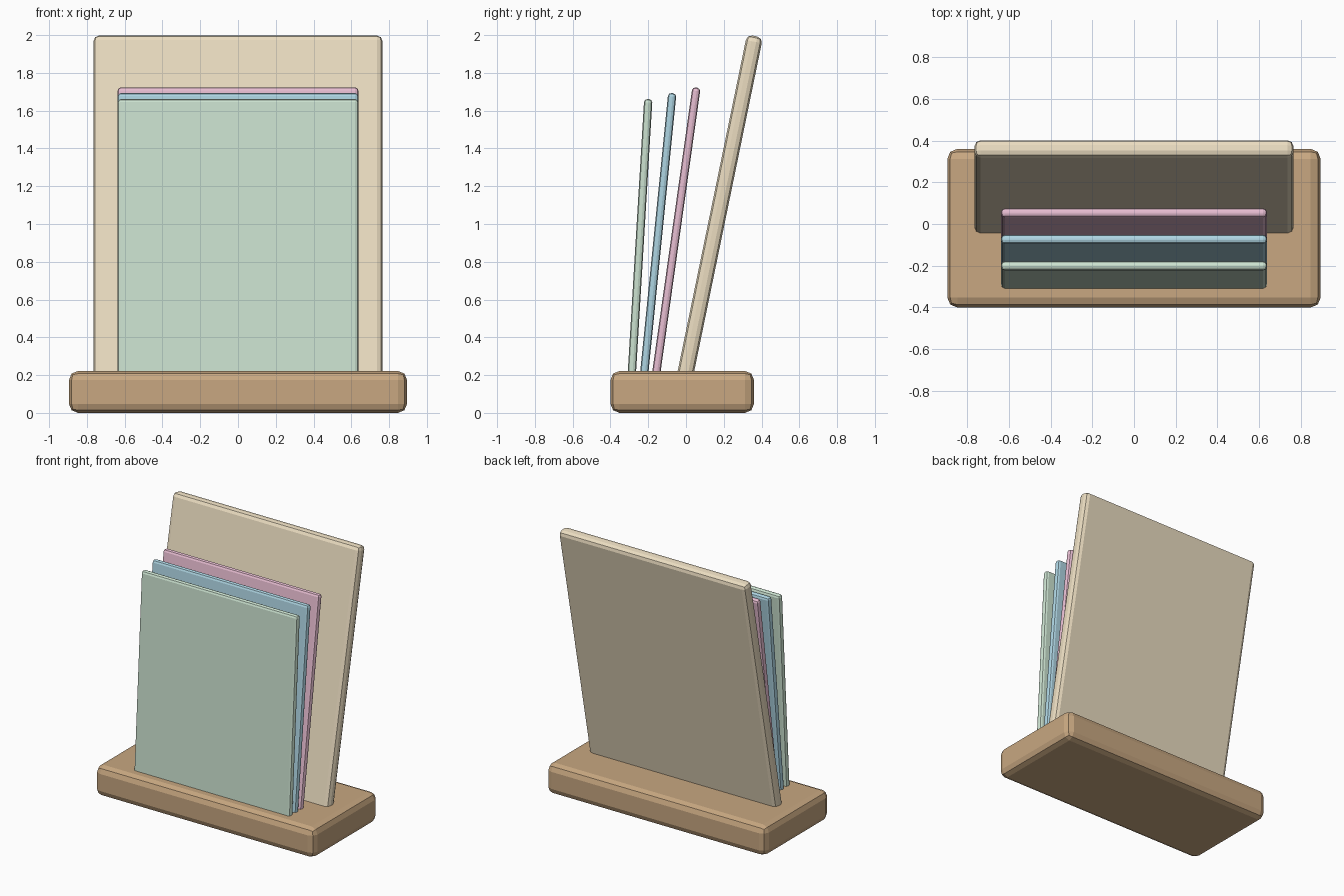
import bpy
from math import sin, cos, tan

if "Cube" in bpy.data.objects:
    bpy.data.objects.remove(bpy.data.objects["Cube"])


def material(name, rgb):
    m = bpy.data.materials.new(name)
    m.diffuse_color = (*rgb, 1)
    m.use_nodes = True
    m.node_tree.nodes["Principled BSDF"].inputs["Base Color"].default_value = m.diffuse_color
    return m


def slab(name, size, loc, tilt, bevel, mat):
    """Rounded box leaning backwards by tilt (radians)."""
    bpy.ops.mesh.primitive_cube_add(size=1, location=loc)
    ob = bpy.context.object
    ob.name = name
    ob.scale = size
    bpy.ops.object.transform_apply(location=False, rotation=False, scale=True)
    ob.rotation_euler.x = -tilt
    mod = ob.modifiers.new("Rounded", 'BEVEL')
    mod.width = bevel
    mod.segments = 2
    ob.data.materials.append(mat)
    return ob


BASE_TOP = 0.222
SUNK = 0.04   # depth of the panel ends inside the base


def leaning_panel(name, width, thick, y_foot, z_top, tilt, bevel, mat):
    """Panel whose mid-line crosses the base top at y_foot."""
    z0 = BASE_TOP - SUNK
    z1 = z_top - (thick / 2 - bevel * 0.6) * sin(tilt)
    zc = (z0 + z1) / 2
    yc = y_foot + (zc - BASE_TOP) * tan(tilt)
    slab(name, (width, thick, (z1 - z0) / cos(tilt)), (0, yc, zc), tilt, bevel, mat)


# Base block
slab("base", (1.79, 0.76, BASE_TOP), (0, -0.02, BASE_TOP / 2), 0, 0.048,
     material("base_wood", (0.58, 0.39, 0.22)))

# Large back board
leaning_panel("back_board", 1.53, 0.086, 0.0, 2.0, 0.203, 0.03,
              material("board_wood", (0.83, 0.72, 0.53)))

# Three thin sheets fanned out in front of it
for name, y, z, tilt, rgb in [
        ("front_sheet", -0.286, 1.662, 0.06, (0.60, 0.76, 0.63)),
        ("middle_sheet", -0.220, 1.694, 0.10, (0.42, 0.66, 0.76)),
        ("rear_sheet", -0.156, 1.724, 0.14, (0.80, 0.51, 0.64))]:
    leaning_panel(name, 1.275, 0.044, y, z, tilt, 0.018,
                  material(name + "_colour", rgb))
